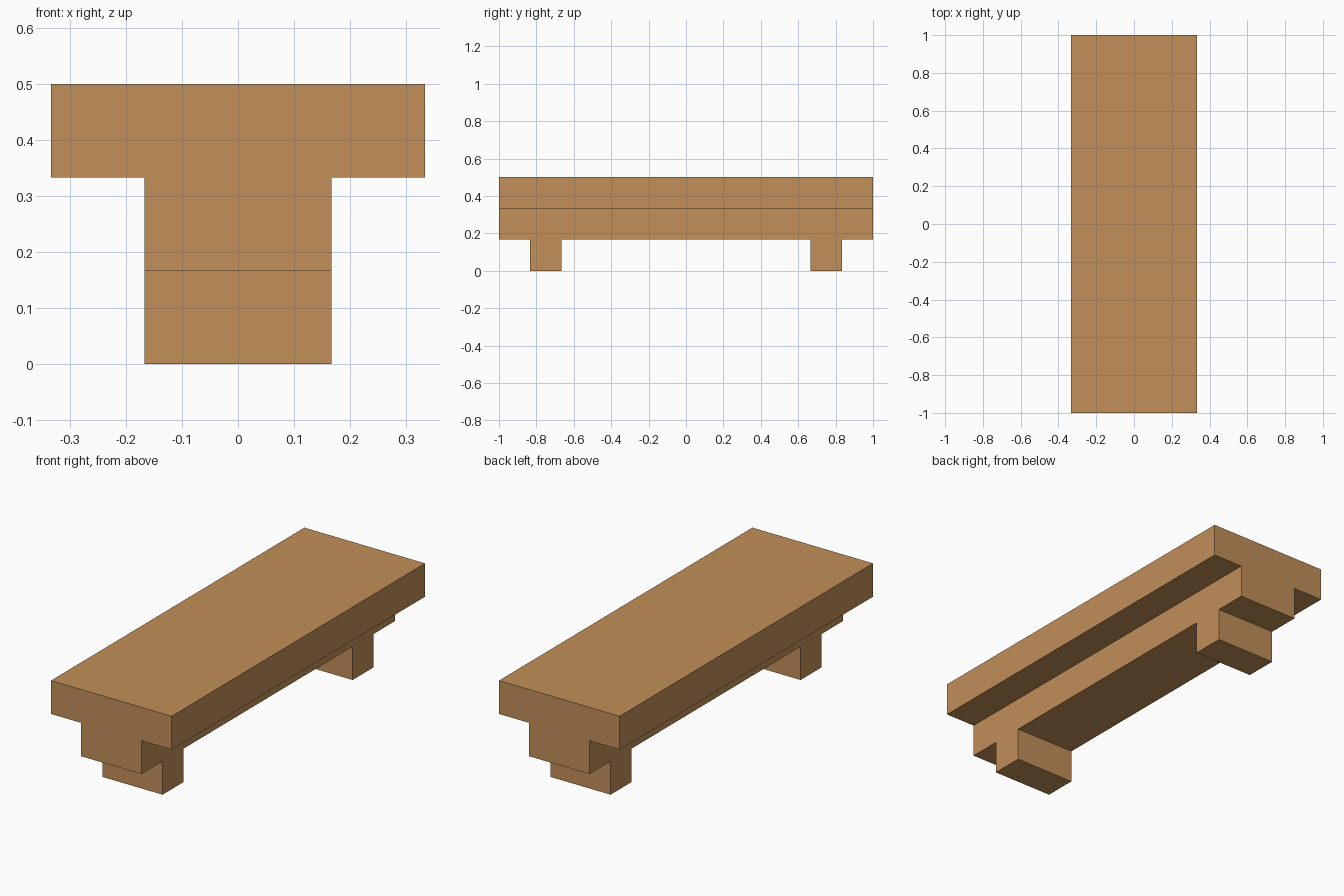
import bpy, bmesh

if "Cube" in bpy.data.objects:
    bpy.data.objects.remove(bpy.data.objects["Cube"])

U = 1 / 6  # the whole bench sits on a grid of sixths

wood = bpy.data.materials.new("warm_wood")
wood.diffuse_color = (0.539, 0.275, 0.100, 1)
wood.use_nodes = True
wood.node_tree.nodes["Principled BSDF"].inputs["Base Color"].default_value = wood.diffuse_color


def extrude_profile(name, points, half_width):
    """Extrude a closed (y, z) profile along x, centred on x = 0."""
    bm = bmesh.new()
    face = bm.faces.new([bm.verts.new((-half_width, y, z)) for y, z in points])
    ext = bmesh.ops.extrude_face_region(bm, geom=[face], use_keep_orig=True)
    moved = [g for g in ext["geom"] if isinstance(g, bmesh.types.BMVert)]
    bmesh.ops.translate(bm, verts=moved, vec=(2 * half_width, 0, 0))
    bmesh.ops.recalc_face_normals(bm, faces=bm.faces)
    mesh = bpy.data.meshes.new(name)
    bm.to_mesh(mesh)
    bm.free()
    mesh.materials.append(wood)
    obj = bpy.data.objects.new(name, mesh)
    bpy.context.collection.objects.link(obj)
    return obj


# Wide top slab
extrude_profile("seat_slab", [(-1, 2*U), (1, 2*U), (1, 3*U), (-1, 3*U)], 2 * U)

# Narrow beam with two feet: half outline mirrored in y
half = [(4*U, U), (4*U, 0), (5*U, 0), (5*U, U), (1, U), (1, 2*U)]
outline = half + [(-y, z) for y, z in reversed(half)]
extrude_profile("beam_and_feet", outline, U)
